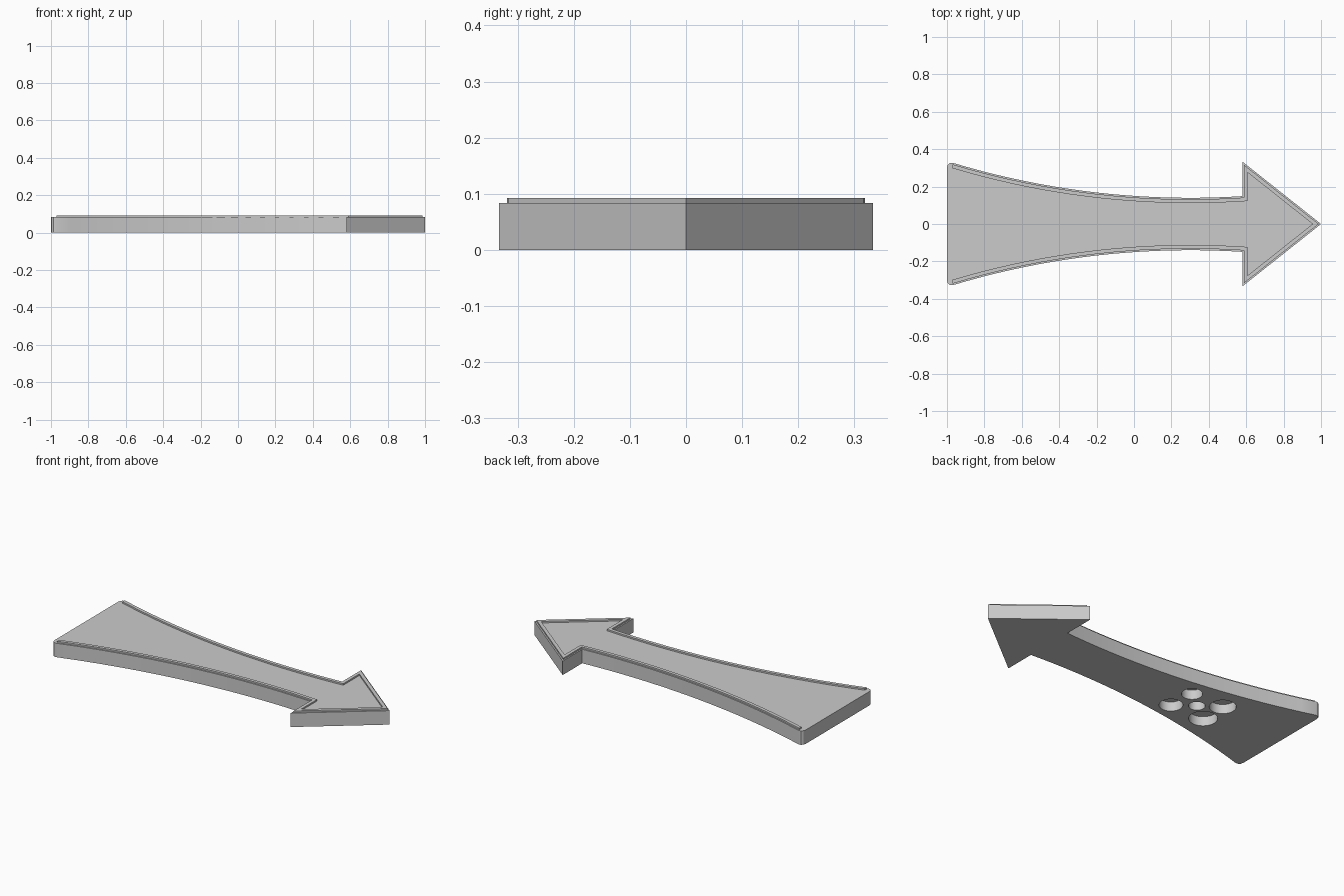
import bpy, bmesh, math

cube = bpy.data.objects.get("Cube")
if cube:
    bpy.data.objects.remove(cube, do_unlink=True)

grey = bpy.data.materials.new("light_grey")
grey.use_nodes = True
grey.diffuse_color = (0.6, 0.6, 0.6, 1)
grey.node_tree.nodes["Principled BSDF"].inputs["Base Color"].default_value = (0.6, 0.6, 0.6, 1)

BODY_TOP, RIM_TOP = 0.083, 0.092
NECK_X, WING_Y, TAIL_X = 0.58, 0.333, -0.97
WAIST_X, WAIST_Y, RADIUS = 0.3, 0.14, 4.4
STEPS = 20


def half_outline(d):
    """Upper edge from tail to tip, moved inward by d."""
    end = NECK_X + d
    pts = []
    for i in range(STEPS + 1):
        x = TAIL_X + (end - TAIL_X) * i / STEPS
        y = WAIST_Y + RADIUS - math.sqrt((RADIUS + d) ** 2 - (x - WAIST_X) ** 2)
        pts.append((x, y))
    slope = WING_Y / (1 - NECK_X)
    lean = math.hypot(1, slope)
    pts.append((end, WING_Y - d * (slope + lean)))
    pts.append((1 - d * lean / slope, 0))
    return pts


def mirrored(pts):
    """Add the lower half; the last point lies on the centre line."""
    return pts + [(x, -y) for x, y in reversed(pts[:-1])]


def extrude_faces(name, polygons, z0, z1):
    bm = bmesh.new()
    for poly in polygons:
        bm.faces.new([bm.verts.new((x, y, z0)) for x, y in poly])
    bmesh.ops.remove_doubles(bm, verts=bm.verts, dist=1e-5)
    grown = bmesh.ops.extrude_face_region(bm, geom=bm.faces[:], use_keep_orig=True)
    verts = [g for g in grown["geom"] if isinstance(g, bmesh.types.BMVert)]
    bmesh.ops.translate(bm, verts=verts, vec=(0, 0, z1 - z0))
    bmesh.ops.recalc_face_normals(bm, faces=bm.faces)
    mesh = bpy.data.meshes.new(name)
    bm.to_mesh(mesh)
    bm.free()
    mesh.materials.append(grey)
    obj = bpy.data.objects.new(name, mesh)
    bpy.context.collection.objects.link(obj)
    return obj


# Arrow body with rounded tail corners
corner = [(-1, 0.3), (-0.996, 0.316), (-0.986, 0.326)]
body = extrude_faces("arrow_body", [mirrored(corner + half_outline(0))], 0, BODY_TOP)

# Raised rim along both sides and the head, open at the tail
outer, inner = mirrored(half_outline(0.008)), mirrored(half_outline(0.028))
strips = [(outer[i], outer[i + 1], inner[i + 1], inner[i]) for i in range(len(outer) - 1)]
extrude_faces("raised_rim", strips, BODY_TOP, RIM_TOP)

# Round blind holes in the underside
holes = [(-0.43, 0, 0.044), (-0.32, -0.08, 0.063), (-0.33, 0.08, 0.056),
         (-0.54, -0.08, 0.076), (-0.54, 0.08, 0.071)]
bpy.context.view_layer.objects.active = body
for x, y, r in holes:
    circle = [(x + r * math.cos(math.tau * k / 32), y + r * math.sin(math.tau * k / 32))
              for k in range(32)]
    cutter = extrude_faces("hole_cutter", [circle], -0.05, 0.055)
    cutter.hide_render = True
    cut = body.modifiers.new("hole", 'BOOLEAN')
    cut.operation = 'DIFFERENCE'
    cut.solver = 'EXACT'
    cut.object = cutter
    bpy.ops.object.modifier_apply(modifier=cut.name)
    bpy.data.objects.remove(cutter, do_unlink=True)

# Smooth the curved sides, keep the edges sharp
for obj in bpy.context.scene.objects:
    obj.select_set(obj.name in {"arrow_body", "raised_rim"})
bpy.ops.object.shade_smooth_by_angle(angle=math.radians(25))
